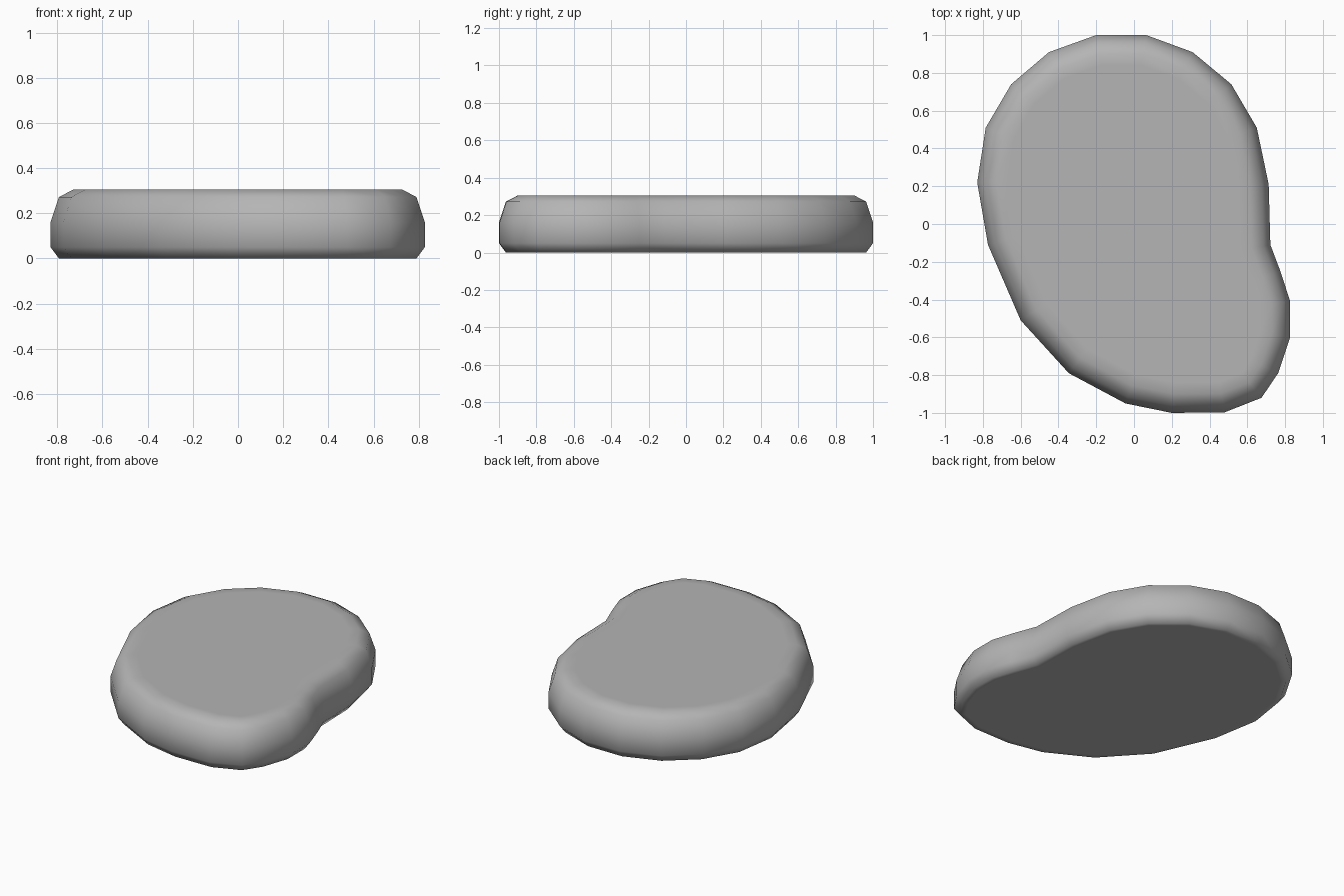
import bpy, bmesh
from mathutils import Vector

if "Cube" in bpy.data.objects:
    bpy.data.objects.remove(bpy.data.objects["Cube"])

# Kidney-shaped outline seen from above, clockwise from the back
OUTLINE = [(-0.20, 1.0), (0.065, 1.0), (0.31, 0.91), (0.515, 0.74), (0.65, 0.51),
           (0.713, 0.21), (0.722, -0.11), (0.775, -0.25), (0.827, -0.41), (0.827, -0.60),
           (0.763, -0.79), (0.675, -0.92), (0.48, -0.997), (0.20, -1.0), (-0.045, -0.95),
           (-0.345, -0.79), (-0.60, -0.51), (-0.773, -0.11), (-0.83, 0.22),
           (-0.785, 0.51), (-0.65, 0.74), (-0.45, 0.91)]

# Side profile: (inset, height)
PROFILE = [(0.07, 0), (0.037, 0), (0, 0.05), (0, 0.16), (0.037, 0.272),
           (0.10, 0.305), (0.16, 0.305)]


def inset_loop(pts, d):
    """Move every outline point inward along its mitre direction."""
    out = []
    for i, p in enumerate(pts):
        a = (p - pts[i - 1]).normalized()
        b = (pts[(i + 1) % len(pts)] - p).normalized()
        na, nb = Vector((a.y, -a.x)), Vector((b.y, -b.x))
        n = (na + nb).normalized()
        out.append(p + n * d / n.dot(na))
    return out


# Stone body: stacked insets of the outline joined into a shell
outline = [Vector(p) for p in OUTLINE]
bm = bmesh.new()
rings = [[bm.verts.new((p.x, p.y, z)) for p in inset_loop(outline, d)] for d, z in PROFILE]
n = len(outline)
for lo, hi in zip(rings, rings[1:]):
    for i in range(n):
        j = (i + 1) % n
        bm.faces.new((lo[i], lo[j], hi[j], hi[i]))
bm.faces.new(rings[0])
bm.faces.new(rings[-1])
bmesh.ops.recalc_face_normals(bm, faces=bm.faces)
for f in bm.faces:
    f.smooth = True

mesh = bpy.data.meshes.new("stepping_stone")
bm.to_mesh(mesh)
bm.free()
stone = bpy.data.objects.new("stepping_stone", mesh)
bpy.context.collection.objects.link(stone)

# Dark grey stone colour
grey = bpy.data.materials.new("stone_grey")
grey.diffuse_color = (0.46, 0.46, 0.46, 1)
grey.use_nodes = True
grey.node_tree.nodes["Principled BSDF"].inputs["Base Color"].default_value = grey.diffuse_color
mesh.materials.append(grey)
